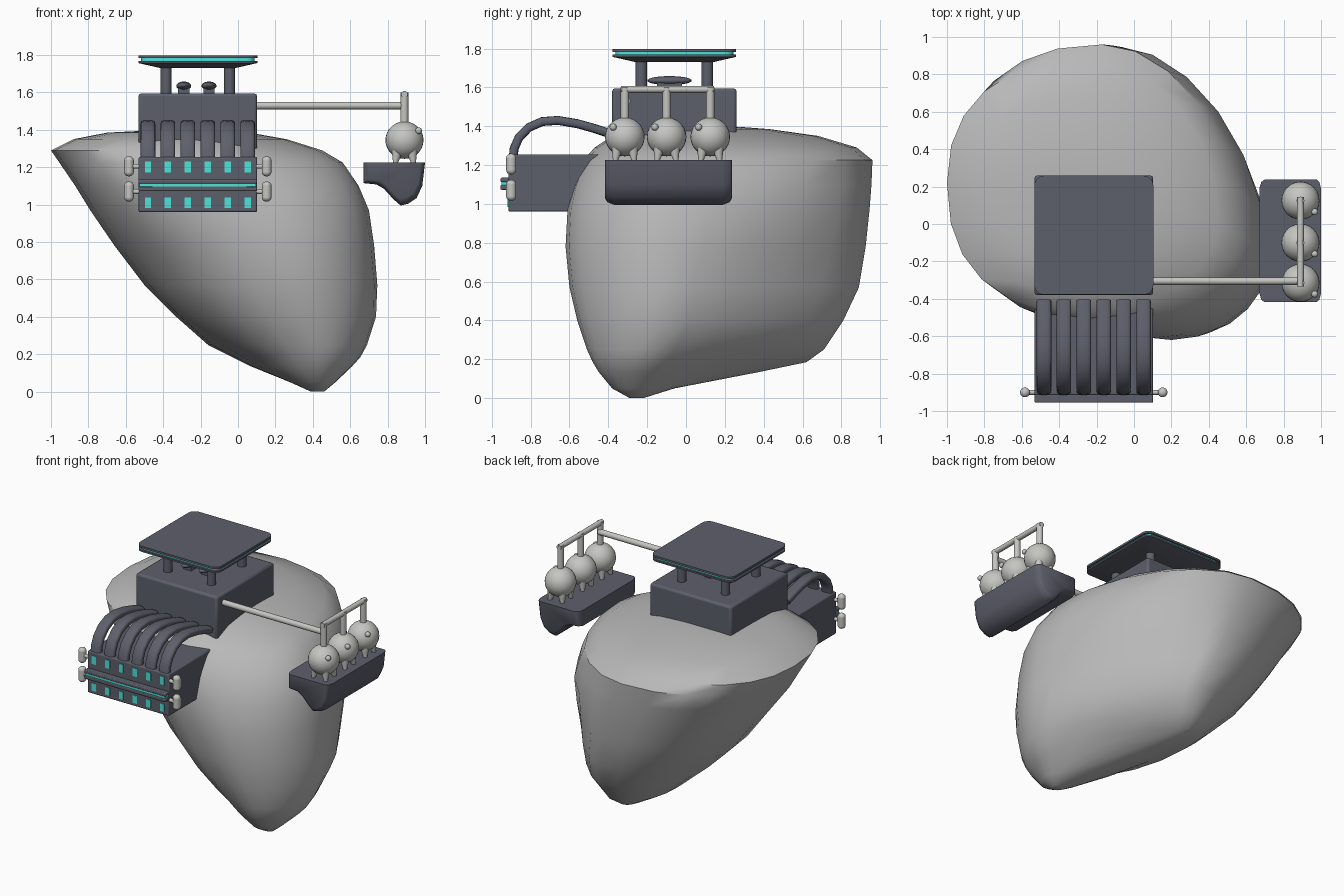
import bpy, bmesh, math
from mathutils import Vector

if "Cube" in bpy.data.objects:
    bpy.data.objects.remove(bpy.data.objects["Cube"])


def material(name, rgb):
    m = bpy.data.materials.new(name)
    m.diffuse_color = (*rgb, 1)
    m.use_nodes = True
    m.node_tree.nodes["Principled BSDF"].inputs["Base Color"].default_value = m.diffuse_color
    return m


ROCK = material("rock grey", (0.48, 0.48, 0.48))
DARK = material("dark slate metal", (0.11, 0.115, 0.147))
PALE = material("pale metal", (0.56, 0.56, 0.54))
TEAL = material("teal glow", (0.08, 0.76, 0.69))


def finish(name, bm, mat, bevel=0, angle=35):
    bmesh.ops.recalc_face_normals(bm, faces=bm.faces)
    me = bpy.data.meshes.new(name)
    bm.to_mesh(me)
    bm.free()
    me.materials.append(mat)
    ob = bpy.data.objects.new(name, me)
    bpy.context.collection.objects.link(ob)
    if bevel:
        mod = ob.modifiers.new("bevel", 'BEVEL')
        mod.width, mod.segments, mod.limit_method = bevel, 2, 'ANGLE'
    bpy.ops.object.select_all(action='DESELECT')
    ob.select_set(True)
    bpy.context.view_layer.objects.active = ob
    bpy.ops.object.shade_smooth_by_angle(angle=math.radians(angle))
    return ob


def loft(name, rings, mat, bevel=0, angle=35):
    bm = bmesh.new()
    vs = [[bm.verts.new(p) for p in r] for r in rings]
    n = len(vs[0])
    for a, b in zip(vs, vs[1:]):
        for i in range(n):
            bm.faces.new((a[i], a[(i + 1) % n], b[(i + 1) % n], b[i]))
    bm.faces.new(vs[0])
    bm.faces.new(vs[-1])
    return finish(name, bm, mat, bevel, angle)


def box(name, x0, x1, y0, y1, z0, z1, mat, bevel=0):
    return loft(name, [[(x0, y0, z), (x1, y0, z), (x1, y1, z), (x0, y1, z)] for z in (z0, z1)], mat, bevel)


def rod(name, a, b, r, mat, r2=None):
    a, b = Vector(a), Vector(b)
    bm = bmesh.new()
    bmesh.ops.create_cone(bm, cap_ends=True, segments=16, radius1=r, radius2=r if r2 is None else r2,
                          depth=(b - a).length)
    q = (b - a).to_track_quat('Z', 'Y')
    bmesh.ops.rotate(bm, verts=bm.verts, matrix=q.to_matrix())
    bmesh.ops.translate(bm, verts=bm.verts, vec=(a + b) / 2)
    return finish(name, bm, mat)


def ball(name, c, size, mat):
    bm = bmesh.new()
    bmesh.ops.create_uvsphere(bm, u_segments=24, v_segments=14, radius=1)
    bmesh.ops.scale(bm, verts=bm.verts, vec=size)
    bmesh.ops.translate(bm, verts=bm.verts, vec=c)
    return finish(name, bm, mat)


# Asteroid: horizontal rings given by their four extreme points
# z, left, right, front, back (x, y), flatness of the back right side
RINGS = [
    (0.00, (0.39, -0.26), (0.46, -0.26), (0.43, -0.29), (0.42, -0.22), 1),
    (0.05, (0.28, -0.16), (0.52, -0.25), (0.43, -0.38), (0.34, -0.06), 1.2),
    (0.135, (0.07, 0.20), (0.61, -0.20), (0.42, -0.45), (0.14, 0.38), 1.6),
    (0.185, (-0.03, 0.35), (0.655, -0.18), (0.41, -0.48), (0.06, 0.62), 1.75),
    (0.25, (-0.16, 0.32), (0.69, -0.15), (0.40, -0.51), (0.10, 0.71), 1.65),
    (0.40, (-0.33, 0.22), (0.738, -0.10), (0.34, -0.56), (0.13, 0.81), 1.55),
    (0.57, (-0.50, 0.20), (0.745, -0.10), (0.28, -0.60), (0.08, 0.89), 1.5),
    (0.78, (-0.66, 0.20), (0.728, -0.10), (0.20, -0.62), (0.0, 0.925), 1.3),
    (0.97, (-0.79, 0.20), (0.70, -0.10), (0.10, -0.61), (-0.06, 0.945), 1.15),
    (1.10, (-0.87, 0.20), (0.645, -0.10), (-0.03, -0.58), (-0.12, 0.955), 1.1),
    (1.225, (-0.955, 0.22), (0.56, -0.06), (-0.18, -0.53), (-0.17, 0.96), 1.05),
    (1.29, (-1.00, 0.22), (0.45, 0.0), (-0.28, -0.47), (-0.25, 0.88), 1),
    (1.35, (-0.88, 0.22), (0.26, 0.05), (-0.3, -0.38), (-0.28, 0.68), 1),
    (1.385, (-0.70, 0.20), (0.06, 0.08), (-0.3, -0.25), (-0.3, 0.43), 1),
    (1.395, (-0.50, 0.18), (-0.1, 0.1), (-0.3, -0.1), (-0.3, 0.3), 1)]
rings = []
for z, L, R, F, B, flat in RINGS:
    pts = []
    full = 0.85 if z > 0.9 else 1
    for a, b, swap, p in ((R, B, 0, flat), (B, L, 1, 0.88), (L, F, 0, full), (F, R, 1, 1)):
        for i in range(6):
            t = i * math.pi / 12
            c, s = math.cos(t) ** p, math.sin(t) ** p
            if swap:   # from a front/back point to a side point
                pts.append((a[0] + (b[0] - a[0]) * s, b[1] + (a[1] - b[1]) * c, z))
            else:      # from a side point to a front/back point
                pts.append((b[0] + (a[0] - b[0]) * c, a[1] + (b[1] - a[1]) * s, z))
    rings.append(pts)
loft("asteroid", rings, ROCK, 0, 40)

# Main housing on top
CX, CY = -0.215, -0.06
box("main_housing", -0.532, 0.102, -0.38, 0.26, 1.29, 1.595, DARK, 0.015)
for x in (-0.29, -0.155):
    ball("roof_pod", (x, -0.085, 1.635), (0.04, 0.115, 0.023), DARK)
    box("roof_pod_foot", x - 0.03, x + 0.03, -0.15, -0.02, 1.59, 1.63, DARK)


# Roof plate with glowing seam, tapered underside and four legs
def rounded(h, r, z):
    return [(CX + sx * (h - r) + r * math.cos(a), CY + sy * (h - r) + r * math.sin(a), z)
            for q, (sx, sy) in enumerate(((1, 1), (-1, 1), (-1, -1), (1, -1)))
            for a in [(q + k / 4) * math.pi / 2 for k in range(5)]]


loft("roof_plate_top", [rounded(0.318, 0.05, 1.783), rounded(0.318, 0.05, 1.797)], DARK)
loft("roof_plate_glow", [rounded(0.304, 0.045, 1.765), rounded(0.304, 0.045, 1.784)], TEAL)
loft("roof_plate_base", [rounded(0.20, 0.03, 1.73), rounded(0.318, 0.05, 1.757),
                         rounded(0.318, 0.05, 1.768)], DARK)
for sx in (-1, 1):
    for sy in (-1, 1):
        x, y = CX + sx * 0.17, CY + sy * 0.17
        rod("roof_leg", (x, y, 1.58), (x, y, 1.74), 0.03, DARK)

# Front processing unit with windows and glowing lip
box("front_unit", -0.532, 0.102, -0.915, -0.42, 0.96, 1.255, DARK, 0.008)
box("front_lip_lower", -0.532, 0.102, -0.955, -0.91, 1.072, 1.099, DARK, 0.006)
box("front_lip_upper", -0.532, 0.102, -0.955, -0.91, 1.112, 1.135, DARK, 0.006)
box("front_lip_glow", -0.527, 0.097, -0.951, -0.91, 1.097, 1.114, TEAL)
path = [(-0.41, 1.368), (-0.47, 1.388), (-0.56, 1.413), (-0.66, 1.430), (-0.74, 1.424),
        (-0.81, 1.393), (-0.86, 1.342), (-0.885, 1.285), (-0.89, 1.23)]


def blunt(v):
    return math.copysign(abs(v) ** 0.65, v)


for i in range(6):
    x = -0.215 + (i - 2.5) * 0.1065
    for z0, z1 in ((0.983, 1.038), (1.172, 1.23)):
        box("window", x - 0.017, x + 0.017, -0.919, -0.912, z0, z1, TEAL)
    # Flattened hose: blunt ellipse swept along the path
    hose = []
    for k, (y, z) in enumerate(path):
        a, b = path[max(k - 1, 0)], path[min(k + 1, len(path) - 1)]
        t = Vector((b[0] - a[0], b[1] - a[1])).normalized()
        hose.append([(x + 0.039 * blunt(math.cos(u)), y - t.y * 0.023 * blunt(math.sin(u)),
                      z + t.x * 0.023 * blunt(math.sin(u))) for u in [j * math.pi / 10 for j in range(20)]])
    loft("hose", hose, DARK, 0, 50)

# Pale capsules on both sides of the front unit
for s in (-1, 1):
    for z in (1.07, 1.205):
        x = CX + s * 0.368
        rod("capsule_pin", (CX + s * 0.30, -0.9, z), (x, -0.9, z), 0.013, PALE)
        rod("capsule", (x, -0.9, z - 0.03), (x, -0.9, z + 0.03), 0.026, PALE)
        for e in (-1, 1):
            ball("capsule_end", (x, -0.9, z + e * 0.03), (0.026, 0.026, 0.024), PALE)

# Side arm, manifold and three tanks
TX = 0.89
rod("side_arm", (0.08, -0.305, 1.53), (TX, -0.305, 1.53), 0.02, PALE)
rod("manifold", (TX, -0.335, 1.59), (TX, 0.145, 1.59), 0.018, PALE)
for y in (-0.315, -0.10, 0.125):
    rod("tank_pipe", (TX, y, 1.42), (TX, y, 1.60), 0.021, PALE)
    ball("tank", (TX, y, 1.345), (0.102, 0.102, 0.1), PALE)
    ball("tank_valve", (TX + 0.076, y - 0.06, 1.395), (0.018, 0.018, 0.018), PALE)
    for k in range(4):
        a = math.pi / 4 + k * math.pi / 2
        dx, dy = math.cos(a), math.sin(a)
        rod("tank_foot", (TX + 0.07 * dx, y + 0.07 * dy, 1.215), (TX + 0.055 * dx, y + 0.055 * dy, 1.29),
            0.011, PALE, 0.03)

# Trough carrying the tanks, drawn in at both ends
prof = [(0.67, 1.225), (1.0, 1.225), (0.985, 1.10), (0.955, 1.035), (0.91, 1.005), (0.87, 0.995),
        (0.83, 1.03), (0.78, 1.085), (0.74, 1.108), (0.67, 1.115)]
loft("tank_trough", [[(0.85 + (x - 0.85) * k, y, 1.225 + (z - 1.225) * k) for x, z in prof]
                     for y, k in ((-0.418, 0.84), (-0.405, 0.94), (-0.37, 1),
                                  (0.19, 1), (0.225, 0.94), (0.238, 0.84))], DARK, 0, 50)
